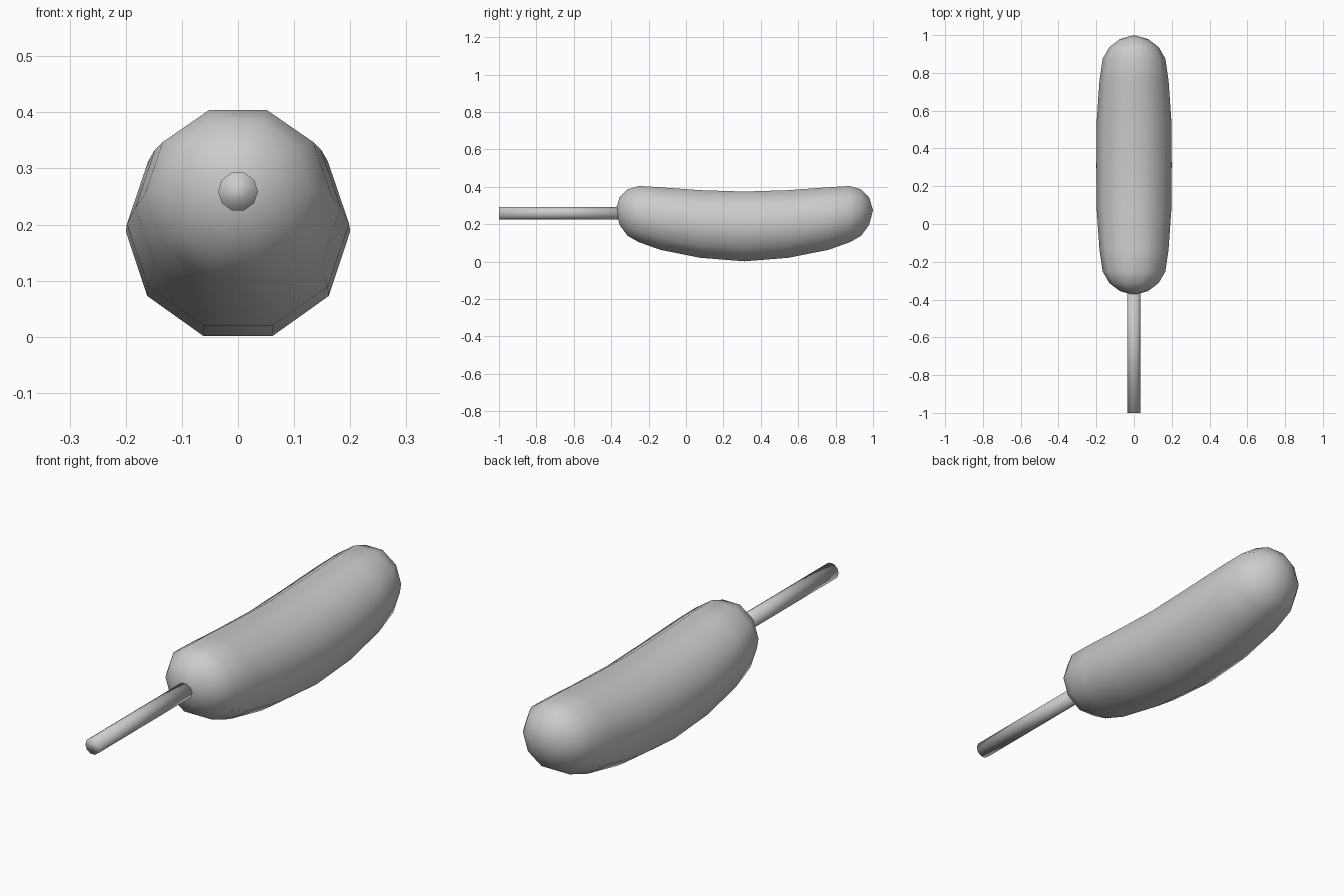
import bpy, bmesh
from math import cos, sin, pi

cube = bpy.data.objects.get("Cube")
if cube:
    bpy.data.objects.remove(cube)

grey = bpy.data.materials.new("light_grey")
grey.use_nodes = True
colour = (0.6, 0.6, 0.6, 1)
grey.diffuse_color = colour
grey.node_tree.nodes["Principled BSDF"].inputs["Base Color"].default_value = colour

SIDES = 10
MIDDLE = 0.312


def loft(name, rings, tip_start=None, tip_end=None):
    """Skin ten-sided rings (y, z, x radius, z radius); close with a tip or a flat cap."""
    bm = bmesh.new()
    loops = []
    for y, z, rx, rz in rings:
        angles = [2 * pi * i / SIDES for i in range(SIDES)]
        loops.append([bm.verts.new((rx * cos(a), y, z + rz * sin(a))) for a in angles])
    for a, b in zip(loops, loops[1:]):
        for i in range(SIDES):
            j = (i + 1) % SIDES
            bm.faces.new((a[i], a[j], b[j], b[i]))
    for loop, tip in ((loops[0], tip_start), (loops[-1], tip_end)):
        if tip:
            v = bm.verts.new(tip)
            for i in range(SIDES):
                bm.faces.new((loop[i], loop[(i + 1) % SIDES], v))
        else:
            bm.faces.new(loop)
    bmesh.ops.recalc_face_normals(bm, faces=bm.faces)
    mesh = bpy.data.meshes.new(name)
    bm.to_mesh(mesh)
    bm.free()
    mesh.shade_smooth()
    mesh.materials.append(grey)
    obj = bpy.data.objects.new(name, mesh)
    bpy.context.collection.objects.link(obj)
    return obj


# Sagging sausage body: half profile from the middle outwards, then mirrored
half = [
    (0.235, 0.201, 0.198, 0.19),
    (0.448, 0.23, 0.183, 0.176),
    (0.564, 0.254, 0.166, 0.158),
    (0.625, 0.262, 0.13, 0.13),
    (0.667, 0.27, 0.075, 0.077),
]
rings = [(MIDDLE - d, z, rx, rz) for d, z, rx, rz in reversed(half)]
rings.append((MIDDLE, 0.188, 0.2, 0.196))
rings += [(MIDDLE + d, z, rx, rz) for d, z, rx, rz in half]
loft("sausage_body", rings, (0, MIDDLE - 0.688, 0.275), (0, MIDDLE + 0.688, 0.275))

# Straight stick at the front
loft("stick", [(-1, 0.259, 0.0355, 0.0355), (-0.3, 0.259, 0.0355, 0.0355)])
